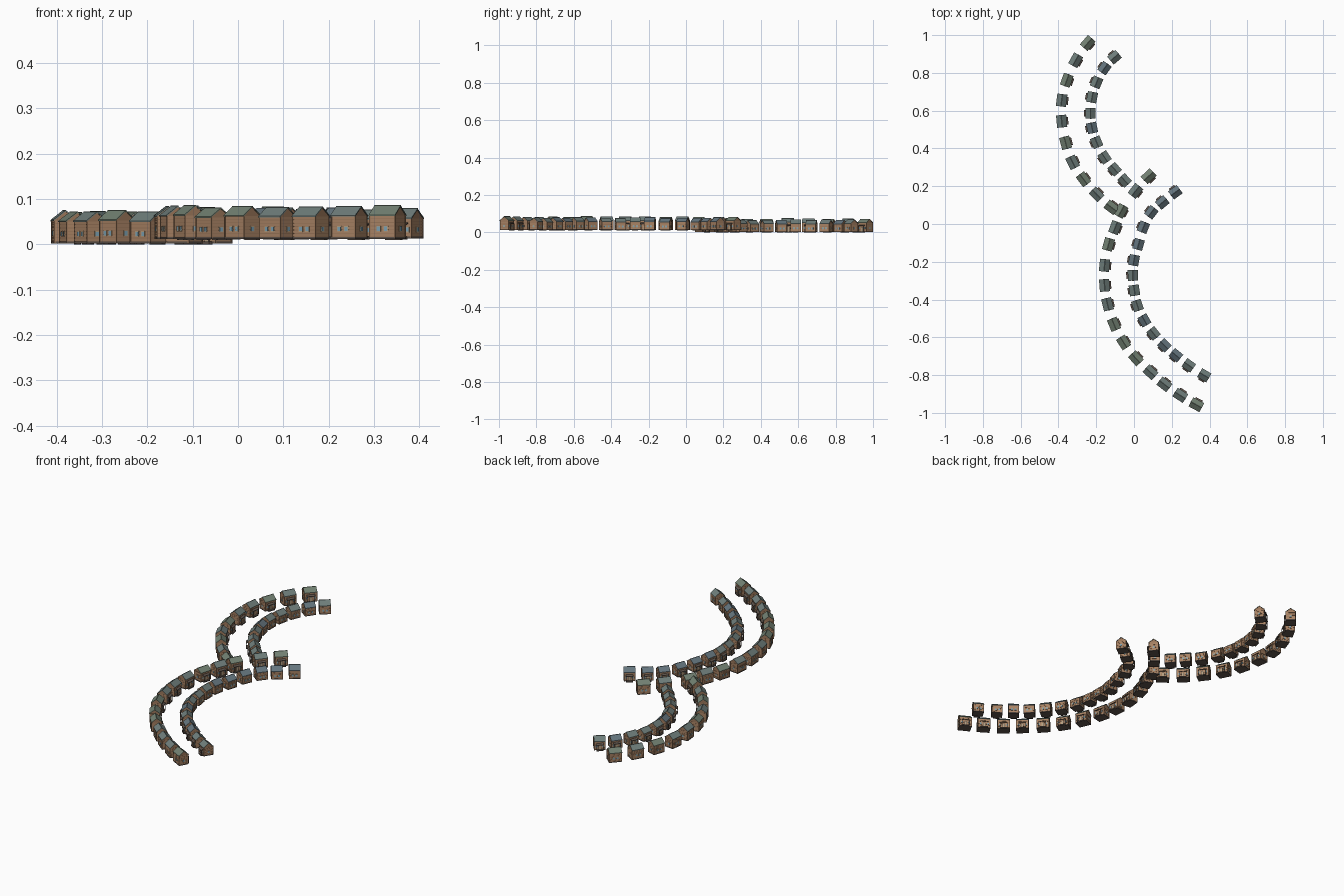
import bpy, bmesh, math, random
from mathutils import Vector, Matrix

if "Cube" in bpy.data.objects:
    bpy.data.objects.remove(bpy.data.objects["Cube"])

random.seed(4)


def material(name, rgb):
    m = bpy.data.materials.new(name)
    m.diffuse_color = (*rgb, 1)
    m.use_nodes = True
    m.node_tree.nodes["Principled BSDF"].inputs["Base Color"].default_value = m.diffuse_color
    return m


WALL, BOARD, TRIM, GLASS, DARK, ROOF = range(6)
base_mats = [material("wall", (0.32, 0.18, 0.10)), material("board", (0.40, 0.23, 0.13)),
             material("trim", (0.46, 0.35, 0.22)), material("glass", (0.20, 0.36, 0.46)),
             material("dark_wood", (0.11, 0.085, 0.07))]
roof_green = material("roof_green", (0.17, 0.22, 0.17))
roof_grey = material("roof_grey", (0.16, 0.21, 0.20))
roof_blue = material("roof_blue", (0.13, 0.18, 0.21))


def box(bm, c, s, mat):
    m = Matrix.Translation(c) @ Matrix.Diagonal((*s, 1))
    vs = bmesh.ops.create_cube(bm, size=1, matrix=m)["verts"]
    for f in {f for v in vs for f in v.link_faces}:
        f.material_index = mat


def prism(bm, profile, x0, x1, mat):
    """Extrude a closed y-z profile along x."""
    a = [bm.verts.new((x0, y, z)) for y, z in profile]
    b = [bm.verts.new((x1, y, z)) for y, z in profile]
    n = len(a)
    faces = [bm.faces.new(a[::-1]), bm.faces.new(b)]
    faces += [bm.faces.new((a[i], a[(i + 1) % n], b[(i + 1) % n], b[i])) for i in range(n)]
    for f in faces:
        f.material_index = mat


def window(bm, x, y, z, side):
    """side = +1/-1: front or back wall; side = 0: end wall, sign taken from x."""
    if side:
        box(bm, (x, y, z), (0.011, 0.0024, 0.012), TRIM)
        box(bm, (x, y + side * 0.0006, z), (0.008, 0.0024, 0.009), GLASS)
    else:
        box(bm, (x, y, z), (0.0024, 0.011, 0.012), TRIM)
        box(bm, (x + math.copysign(0.0006, x), y, z), (0.0024, 0.008, 0.009), GLASS)


def house_mesh(name, L, D, eave, ridge, roof):
    """Gabled cottage: ridge along x, street front facing +y."""
    bm = bmesh.new()
    hx, hy, o, t = L / 2, D / 2, 0.003, 0.0028
    # walls and footing
    prism(bm, [(-hy, 0), (hy, 0), (hy, eave), (0, ridge - t), (-hy, eave)], -hx, hx, WALL)
    box(bm, (0, 0, 0.001), (L + 0.003, D + 0.003, 0.004), DARK)
    # clapboards around the walls
    n = 6
    for i in range(n):
        h = (eave - 0.004) / n
        box(bm, (0, 0, 0.004 + h * (i + 0.45)), (L + 0.0014, D + 0.0014, h * 0.8), BOARD)
    # corner posts
    for sx in (-1, 1):
        for sy in (-1, 1):
            box(bm, (sx * hx, sy * hy, eave / 2), (0.003, 0.003, eave), WALL)
    # overhanging roof and ridge cap
    slope = (ridge - t - eave) / hy
    ye, ze = hy + o, eave - slope * o
    prism(bm, [(-ye, ze), (0, ridge - t), (ye, ze), (ye, ze + t), (0, ridge), (-ye, ze + t)],
          -hx - o * 0.6, hx + o * 0.6, ROOF)
    box(bm, (0, 0, ridge), (L + 0.004, 0.002, 0.001), ROOF)
    # windows on back, front and both ends
    zw = eave * 0.42
    for x in (-0.009, 0.009):
        window(bm, x, -hy - 0.0008, zw, -1)
    for x in (-hx * 0.62, hx * 0.62):
        window(bm, x, hy + 0.0008, zw, 1)
    for s in (-1, 1):
        window(bm, s * (hx + 0.0008), 0, zw, 0)
    # door, step and porch
    box(bm, (0, hy + 0.001, 0.014), (0.013, 0.003, 0.026), DARK)
    box(bm, (0, hy + 0.0014, 0.0135), (0.009, 0.003, 0.022), TRIM)
    box(bm, (0, hy + 0.005, 0), (L * 0.62, 0.011, 0.006), DARK)
    zp = eave * 0.72
    prism(bm, [(hy, zp), (hy + 0.011, zp - 0.005), (hy + 0.011, zp - 0.003), (hy, zp + 0.003)],
          -L * 0.33, L * 0.33, DARK)
    for s in (-1, 1):
        box(bm, (s * L * 0.29, hy + 0.0095, zp / 2 - 0.002), (0.002, 0.002, zp - 0.004), DARK)
    bmesh.ops.recalc_face_normals(bm, faces=bm.faces)
    me = bpy.data.meshes.new(name)
    bm.to_mesh(me)
    bm.free()
    for m in base_mats + [roof]:
        me.materials.append(m)
    return me


def place_row(name, plots, z, meshes, turn):
    """One house per plot, each aligned with the line of its neighbours."""
    p = [Vector(q) for q in plots]
    # continue the bend past both ends so end houses turn with the curve
    p = [3 * p[0] - 3 * p[1] + p[2]] + p + [3 * p[-1] - 3 * p[-2] + p[-3]]
    for i in range(1, len(p) - 1):
        d = p[i + 1] - p[i - 1]
        ob = bpy.data.objects.new(f"{name}_{i}", random.choice(meshes))
        ob.location = (p[i].x, p[i].y, z)
        ob.rotation_euler.z = math.atan2(d.y, d.x) + turn
        ob.scale.z = random.uniform(0.95, 1.04)
        bpy.context.collection.objects.link(ob)


outer = [house_mesh("outer_house", 0.062, 0.048, 0.050, 0.071, r) for r in (roof_green, roof_grey)]
inner = [house_mesh("inner_house", 0.053, 0.048, 0.044, 0.065, r) for r in (roof_blue, roof_grey)]

# upper crescent
place_row("upper_outer_house", [(-.245, .958), (-.309, .867), (-.356, .761), (-.383, .655),
          (-.383, .544), (-.362, .43), (-.325, .327), (-.267, .237), (-.198, .157),
          (-.119, .088)], 0.003, outer, 0)
place_row("upper_inner_house", [(-.103, .883), (-.156, .825), (-.198, .75), (-.222, .671),
          (-.23, .586), (-.222, .509), (-.198, .433), (-.156, .353), (-.103, .29),
          (-.05, .231)], 0.003, inner, math.pi)
# lower crescent
place_row("lower_outer_house", [(.077, .253), (.008, .175), (-.068, .069), (-.1, -.019),
          (-.135, -.108), (-.156, -.219), (-.156, -.325), (-.14, -.425), (-.106, -.531),
          (-.055, -.627), (.01, -.711), (.087, -.785), (.161, -.849), (.245, -.907),
          (.33, -.957)], 0.013, outer, 0)
place_row("lower_inner_house", [(.219, .168), (.15, .114), (.092, .062), (.05, -.017),
          (.024, -.108), (0, -.192), (-.006, -.272), (.002, -.351), (.018, -.431),
          (.055, -.51), (.103, -.579), (.161, -.642), (.222, -.695), (.29, -.748),
          (.372, -.801)], 0.014, inner, math.pi)
